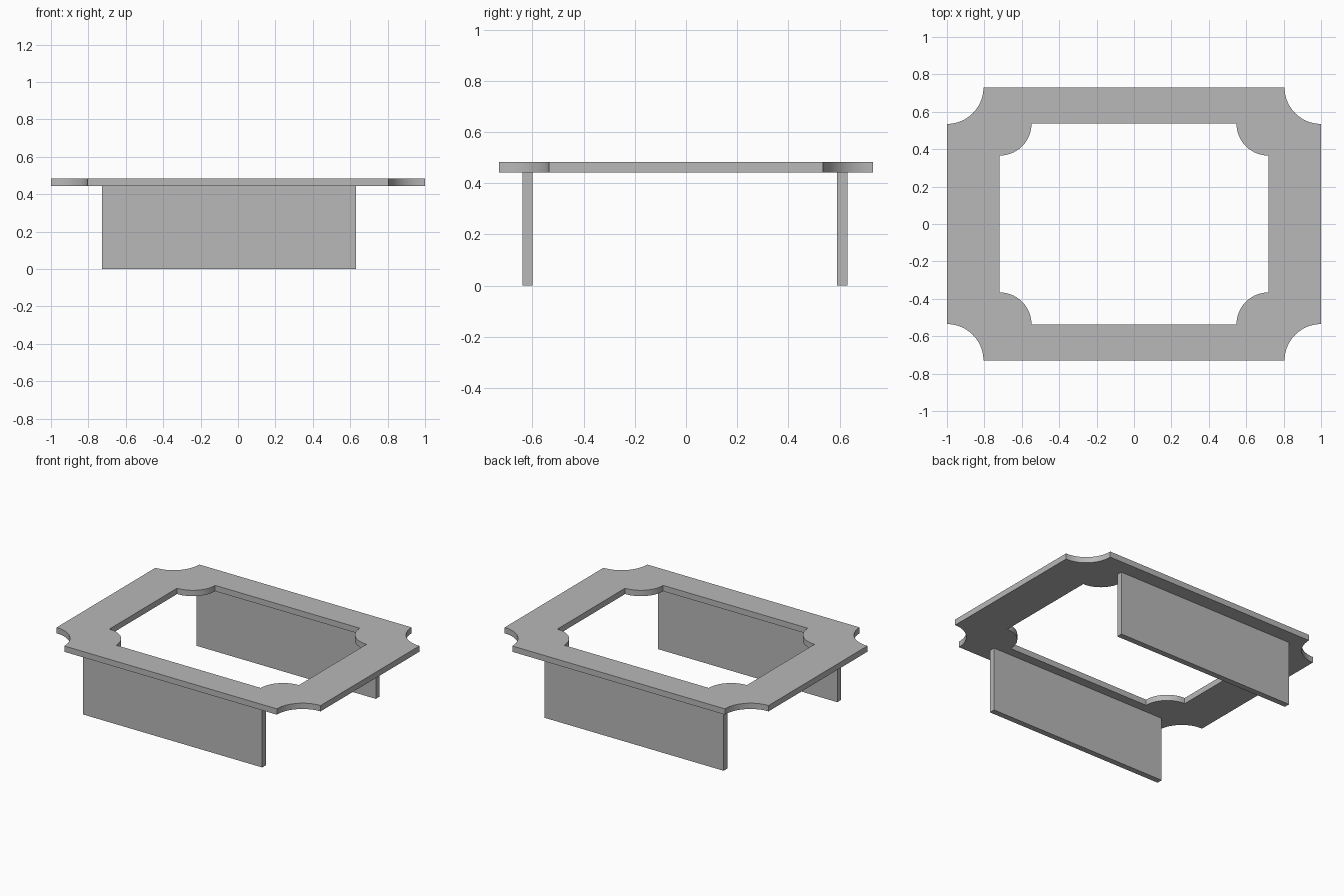
import bpy
import bmesh
import math

if "Cube" in bpy.data.objects:
    bpy.data.objects.remove(bpy.data.objects["Cube"], do_unlink=True)

TOP, UNDERSIDE = 0.483, 0.443
ARC_STEPS = 20

grey = bpy.data.materials.new("plain grey")
grey.use_nodes = True
colour = (0.48, 0.48, 0.48, 1)
grey.diffuse_color = colour
grey.node_tree.nodes["Principled BSDF"].inputs["Base Color"].default_value = colour


def add_object(name, bm):
    bmesh.ops.recalc_face_normals(bm, faces=bm.faces)
    mesh = bpy.data.meshes.new(name)
    bm.to_mesh(mesh)
    bm.free()
    mesh.materials.append(grey)
    obj = bpy.data.objects.new(name, mesh)
    bpy.context.collection.objects.link(obj)
    return obj


def scooped_outline(half_x, half_y, radius):
    """Counter-clockwise rectangle with a quarter circle cut from each corner."""
    points = []
    for k, (sx, sy) in enumerate([(1, 1), (-1, 1), (-1, -1), (1, -1)]):
        for i in range(ARC_STEPS + 1):
            a = math.pi / 2 * (3 + k - i / ARC_STEPS)
            points.append((sx * half_x + radius * math.cos(a),
                           sy * half_y + radius * math.sin(a)))
    return points


# Frame top: scooped outer and inner outlines, joined all round
bm = bmesh.new()
outer = scooped_outline(1.0, 0.73, 0.195)
inner = scooped_outline(0.718, 0.536, 0.17)
rings = [[bm.verts.new((x, y, z)) for x, y in outline]
         for outline, z in [(outer, UNDERSIDE), (outer, TOP),
                            (inner, TOP), (inner, UNDERSIDE)]]
count = len(outer)
for r in range(4):
    a, b = rings[r], rings[(r + 1) % 4]
    for i in range(count):
        j = (i + 1) % count
        bm.faces.new((a[i], a[j], b[j], b[i]))
frame = add_object("table_top_frame", bm)
bpy.context.view_layer.objects.active = frame
frame.select_set(True)
bpy.ops.object.shade_smooth_by_angle(angle=math.radians(30))
frame.select_set(False)

# Upright panels, set slightly towards the right
for name, y in [("front_panel", -0.619), ("back_panel", 0.611)]:
    bm = bmesh.new()
    bmesh.ops.create_cube(bm, size=1)
    bmesh.ops.scale(bm, vec=(1.358, 0.04, UNDERSIDE), verts=bm.verts)
    bmesh.ops.translate(bm, vec=(-0.048, y, UNDERSIDE / 2), verts=bm.verts)
    add_object(name, bm)
